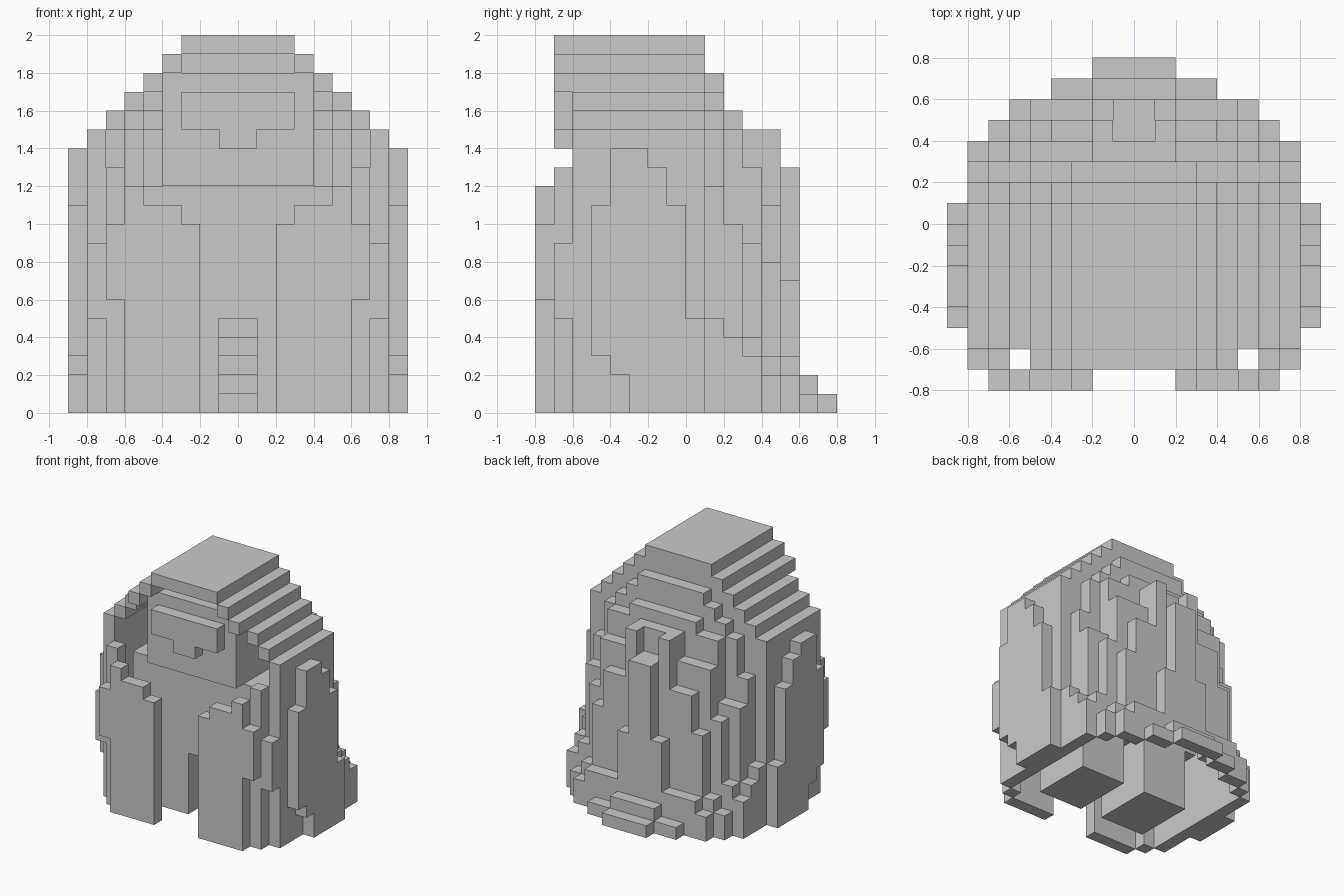
import bpy
import bmesh

cube = bpy.data.objects.get("Cube")
if cube:
    bpy.data.objects.remove(cube, do_unlink=True)

CELL = 0.1

stone = bpy.data.materials.new("plain_grey")
stone.use_nodes = True
grey = (0.59, 0.59, 0.59, 1.0)
stone.diffuse_color = grey
stone.node_tree.nodes["Principled BSDF"].inputs["Base Color"].default_value = grey


def block(xs, ys, zs):
    """Cells of a box whose x range is mirrored to both sides."""
    cells = set()
    for x in range(*xs):
        for y in range(*ys):
            for z in range(*zs):
                cells.add((x, y, z))
                cells.add((-x - 1, y, z))
    return cells


def build(name, cells):
    """Turn a set of cells into one clean mesh holding only its outer faces."""
    bm = bmesh.new()
    corners = {}

    def corner(point):
        key = tuple(point)
        if key not in corners:
            corners[key] = bm.verts.new([c * CELL for c in key])
        return corners[key]

    for cell in sorted(cells):
        for axis in range(3):
            for side in (0, 1):
                beside = list(cell)
                beside[axis] += 1 if side else -1
                if tuple(beside) in cells:
                    continue
                u, v = (axis + 1) % 3, (axis + 2) % 3
                loop = []
                for du, dv in ((0, 0), (1, 0), (1, 1), (0, 1)):
                    point = list(cell)
                    point[axis] += side
                    point[u] += du
                    point[v] += dv
                    loop.append(corner(point))
                bm.faces.new(loop if side else loop[::-1])
    bmesh.ops.dissolve_limit(bm, angle_limit=0.01, verts=bm.verts, edges=bm.edges)
    mesh = bpy.data.meshes.new(name)
    bm.to_mesh(mesh)
    bm.free()
    mesh.materials.append(stone)
    obj = bpy.data.objects.new(name, mesh)
    bpy.context.collection.objects.link(obj)
    return obj


# Side walls and stepped hood, narrowing by one cell per layer
cloak = block((0, 8), (-6, 1), (0, 14))
hollow = block((0, 7), (-6, 0), (0, 14))
for step in range(6):
    layer = (14 + step, 15 + step)
    front = -6 if step < 3 else -7
    cloak |= block((0, 8 - step), (front, 1), layer)
    if step < 5:
        hollow |= block((0, 7 - step), (front, 0), layer)

# Back of the cloak: for each depth row, (half width, height) of its folds
back_folds = {
    1: [(3, 18), (4, 17), (5, 16), (6, 15), (7, 12), (8, 5)],
    2: [(3, 16), (5, 15), (7, 10), (8, 4)],
    3: [(2, 15), (5, 13), (6, 9), (7, 4), (8, 3)],
    4: [(1, 13), (4, 11), (5, 8), (6, 3), (7, 2)],
    5: [(1, 13), (2, 7), (5, 3), (6, 2)],
    6: [(2, 2), (4, 1)],
    7: [(2, 1)],
}
for depth, folds in back_folds.items():
    for width, height in folds:
        cloak |= block((0, width), (depth, depth + 1), (0, height))
cloak |= block((1, 2), (4, 5), (11, 15))

# Inside of the back: a one-cell shell that steps out towards the hem
for x, y, z in cloak:
    around = {(x - 1, y, z), (x + 1, y, z), (x, y + 1, z), (x, y, z + 1)}
    if y >= 0 and around <= cloak and (y < 3 or z < 7 - y):
        hollow.add((x, y, z))
cloak -= hollow

# Raised panels on the outer sides: row start, row end, bottom, top
for y0, y1, low, high in ((-5, -4, 3, 11), (-4, -3, 2, 14), (-3, -2, 0, 14),
                          (-2, -1, 0, 13), (-1, 0, 0, 11), (0, 1, 0, 5)):
    cloak |= block((8, 9), (y0, y1), (low, high))

# Front flaps of the cloak
for x0, x1, low, high in ((2, 3, 0, 10), (3, 5, 0, 11), (5, 6, 0, 12), (6, 7, 6, 10)):
    cloak |= block((x0, x1), (-8, -7), (low, high))
cloak |= block((6, 7), (-7, -6), (0, 13))
cloak |= block((7, 8), (-7, -6), (5, 9))
build("hooded_cloak", cloak)

# Head and the face plate with its nose
build("head", block((0, 4), (-6, -1), (12, 18)))
face = block((0, 3), (-7, -6), (15, 17)) | block((0, 1), (-7, -6), (14, 15))
build("face_plate", face)

# Torso and the two legs
build("torso", block((0, 6), (-5, 0), (5, 12)))
legs = block((1, 5), (-5, 0), (0, 5))
build("left_leg", {c for c in legs if c[0] >= 0})
build("right_leg", {c for c in legs if c[0] < 0})
